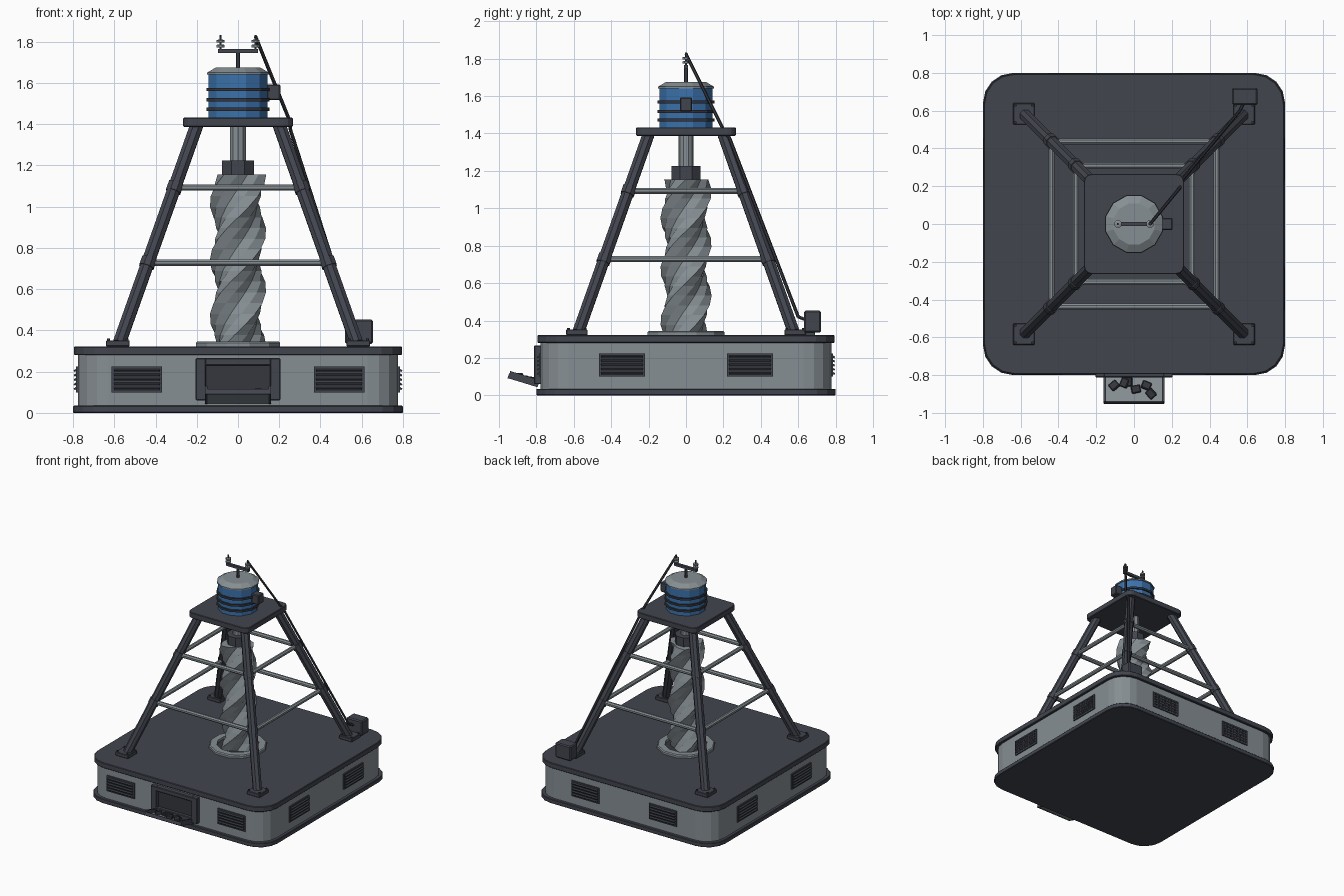
import bpy, bmesh, math, random
from mathutils import Vector, Matrix

if "Cube" in bpy.data.objects:
    bpy.data.objects.remove(bpy.data.objects["Cube"])


def material(name, r, g, b):
    m = bpy.data.materials.new(name)
    m.use_nodes = True
    m.diffuse_color = (r, g, b, 1)
    m.node_tree.nodes["Principled BSDF"].inputs["Base Color"].default_value = (r, g, b, 1)
    return m


SLATE = material("slate", .055, .06, .078)
CHARCOAL = material("charcoal", .035, .038, .048)
GREY = material("light grey", .24, .275, .295)
BLUE = material("motor blue", .045, .17, .42)


def finish(name, bm, mat):
    bmesh.ops.recalc_face_normals(bm, faces=bm.faces)
    me = bpy.data.meshes.new(name)
    bm.to_mesh(me)
    bm.free()
    ob = bpy.data.objects.new(name, me)
    bpy.context.scene.collection.objects.link(ob)
    me.materials.append(mat)
    return ob


def box(name, centre, size, mat, rot=None, bevel=0):
    bm = bmesh.new()
    m = Matrix.Translation(centre) @ (rot or Matrix()) @ Matrix.Diagonal((*size, 1))
    bmesh.ops.create_cube(bm, size=1, matrix=m)
    if bevel:
        bmesh.ops.bevel(bm, geom=bm.edges[:], offset=bevel, segments=1, affect='EDGES')
    return finish(name, bm, mat)


def slab(name, half, z0, z1, radius, mat, segments=4, edge=.004):
    """Square plate with rounded corners."""
    bm = bmesh.new()
    bmesh.ops.create_cube(bm, size=1, matrix=Matrix.Translation((0, 0, (z0 + z1) / 2))
                          @ Matrix.Diagonal((2 * half, 2 * half, z1 - z0, 1)))
    corners = [e for e in bm.edges if abs(e.verts[0].co.z - e.verts[1].co.z) > .001]
    bmesh.ops.bevel(bm, geom=corners, offset=radius, segments=segments, profile=.5, affect='EDGES')
    if edge:
        rims = [e for e in bm.edges if abs(e.verts[0].co.z - e.verts[1].co.z) < .001]
        bmesh.ops.bevel(bm, geom=rims, offset=edge, segments=1, affect='EDGES')
    return finish(name, bm, mat)


def rod(name, a, b, r, mat, sides=8):
    a, b = Vector(a), Vector(b)
    d = b - a
    turn = d.to_track_quat('Z', 'Y').to_matrix().to_4x4()
    spin = Matrix.Rotation(math.pi / sides, 4, 'Z')
    bm = bmesh.new()
    bmesh.ops.create_cone(bm, cap_ends=True, segments=sides, radius1=r, radius2=r, depth=d.length,
                          matrix=Matrix.Translation((a + b) / 2) @ turn @ spin)
    return finish(name, bm, mat)


def lathe(name, profile, mat, sides=12, x=0, closed=False):
    """Revolve (radius, height) points around a vertical axis."""
    bm = bmesh.new()
    rings = []
    for r, z in profile:
        rings.append([bm.verts.new((x + r * math.cos(math.tau * (i + .5) / sides),
                                    r * math.sin(math.tau * (i + .5) / sides), z)) for i in range(sides)])
    pairs = list(zip(rings, rings[1:])) + ([(rings[-1], rings[0])] if closed else [])
    for lo, hi in pairs:
        for i in range(sides):
            j = (i + 1) % sides
            bm.faces.new((lo[i], lo[j], hi[j], hi[i]))
    if not closed:
        bm.faces.new(rings[0])
        bm.faces.new(rings[-1])
    return finish(name, bm, mat)


# Base housing
slab("bottom_plate", .8, 0, .035, .16, SLATE)
slab("base_housing", .777, .035, .28, .15, GREY, edge=0)
slab("top_deck", .795, .28, .322, .16, SLATE)

# Louvred vents: side angle and spacing along that side
for side, spread in ((0, .49), (90, .343), (180, .343), (270, .343)):
    rot = Matrix.Rotation(math.radians(side), 4, 'Z')
    for s in (-1, 1):
        box("vent_panel", rot @ Vector((s * spread, -.777, .162)), (.245, .018, .125), SLATE, rot)
        for k in range(5):
            tilt = rot @ Matrix.Rotation(math.radians(30), 4, 'X')
            box("vent_slat", rot @ Vector((s * spread, -.788, .118 + k * .022)),
                (.225, .016, .01), CHARCOAL, tilt)

# Front hatch: frame around a recessed panel
box("hatch_panel", (0, -.78, .163), (.32, .012, .15), CHARCOAL)
for s in (-1, 1):
    box("hatch_side", (s * .18, -.79, .163), (.05, .045, .205), SLATE, bevel=.004)
box("hatch_top", (0, -.79, .248), (.32, .045, .035), SLATE, bevel=.004)
box("hatch_bottom", (0, -.79, .08), (.32, .045, .04), SLATE, bevel=.004)

# Tilted discharge tray with broken rock
tilt = Matrix.Rotation(math.radians(-17), 4, 'X')
tray = Matrix.Translation((0, -.87, .075)) @ tilt
box("tray_floor", tray @ Vector((0, 0, 0)), (.31, .16, .014), GREY, tilt)
for s in (-1, 1):
    box("tray_side", tray @ Vector((s * .155, 0, .012)), (.012, .165, .04), SLATE, tilt)
box("tray_lip", tray @ Vector((0, -.08, .004)), (.32, .01, .026), SLATE, tilt)
random.seed(4)
for x, y in ((-.105, .01), (-.05, .025), (.01, -.01), (.065, .01), (.09, -.035), (-.03, .03)):
    spin = Matrix.Rotation(random.uniform(0, 3), 4, 'Z') @ Matrix.Rotation(random.uniform(-.4, .4), 4, 'X')
    box("rock", tray @ Vector((x, y, .018)), (.05, .042, .025), CHARCOAL, spin, bevel=.005)

# Tower legs with feet, bolts and strut clamps
FOOT, HEAD, Z0, Z1 = .575, .2, .34, 1.395


def leg_at(z):
    return FOOT + (HEAD - FOOT) * (z - Z0) / (Z1 - Z0)


STRUTS = (.728, 1.093)
for sx in (-1, 1):
    for sy in (-1, 1):
        def on_leg(z):
            return (sx * leg_at(z), sy * leg_at(z), z)
        rod("leg", on_leg(Z0), on_leg(Z1), .034, SLATE)
        box("leg_foot", (sx * .583, sy * .583, .337), (.115, .115, .03), SLATE, bevel=.004)
        for bx in (-1, 1):
            for by in (-1, 1):
                x, y = sx * .583 + bx * .045, sy * .583 + by * .045
                rod("foot_bolt", (x, y, .35), (x, y, .36), .008, CHARCOAL, 6)
        for z in STRUTS:
            rod("strut_clamp", on_leg(z - .02), on_leg(z + .02), .039, SLATE)

# Horizontal struts
for z in STRUTS:
    h = leg_at(z)
    for s in (-1, 1):
        rod("strut_across", (-h, s * h, z), (h, s * h, z), .017, GREY)
        rod("strut_along", (s * h, -h, z), (s * h, h, z), .017, GREY)

# Head platform
slab("head_platform", .266, 1.387, 1.432, .045, SLATE, segments=3)

# Twisted drill with three lobes
bm = bmesh.new()
SIDES, STEPS = 12, 16
rings = []
for k in range(STEPS + 1):
    t = k / STEPS
    ring = []
    for i in range(SIDES):
        a = math.tau * i / SIDES
        r = .115 + .022 * math.cos(3 * a)
        a += math.tau * t
        ring.append(bm.verts.new((r * math.cos(a), r * math.sin(a), .325 + .83 * t)))
    rings.append(ring)
for lo, hi in zip(rings, rings[1:]):
    for i in range(SIDES):
        j = (i + 1) % SIDES
        bm.faces.new((lo[i], lo[j], hi[j], hi[i]))
bm.faces.new(rings[0])
bm.faces.new(rings[-1])
finish("drill_bit", bm, GREY)

lathe("bore_ring", [(.155, .32), (.212, .32), (.212, .338), (.205, .345), (.155, .345)], GREY, closed=True)
lathe("bore_floor", [(.156, .32), (.156, .326)], CHARCOAL)
lathe("drill_chuck", [(.083, 1.15), (.083, 1.225)], SLATE, 8)
lathe("drive_shaft", [(.04, 1.22), (.04, 1.39)], GREY, 10)

# Motor
lathe("motor_body", [(.147, 1.43), (.147, 1.648)], BLUE)
for z in (1.473, 1.518, 1.568):
    lathe("motor_band", [(.145, z - .008), (.158, z - .008), (.158, z + .008), (.145, z + .008)],
          CHARCOAL, closed=True)
lathe("motor_cap", [(.155, 1.64), (.155, 1.65), (.112, 1.675)], GREY)
box("junction_box", (.172, 0, 1.555), (.066, .066, .076), SLATE, bevel=.006)

# Mast with insulators
rod("mast", (0, 0, 1.67), (0, 0, 1.75), .011, SLATE)
box("crossbar", (0, 0, 1.755), (.195, .022, .02), SLATE)
for x in (-.085, .085):
    rod("insulator_pin", (x, 0, 1.76), (x, 0, 1.832), .006, SLATE)
    for z in (1.78, 1.803):
        lathe("insulator_disc", [(.021, z - .007), (.021, z + .004), (.012, z + .007)], GREY, 8, x)

# Power cable down the rear leg to the control box
path = [(.085, 0, 1.825), (.245, .195, 1.43), (.255, .235, 1.37), (.56, .6, .42), (.585, .65, .4)]
for a, b in zip(path, path[1:]):
    rod("power_cable", a, b, .009, CHARCOAL, 6)
box("control_box", (.587, .676, .394), (.136, .09, .118), SLATE, bevel=.008)
box("control_box_bracket", (.587, .66, .33), (.08, .06, .02), SLATE)
